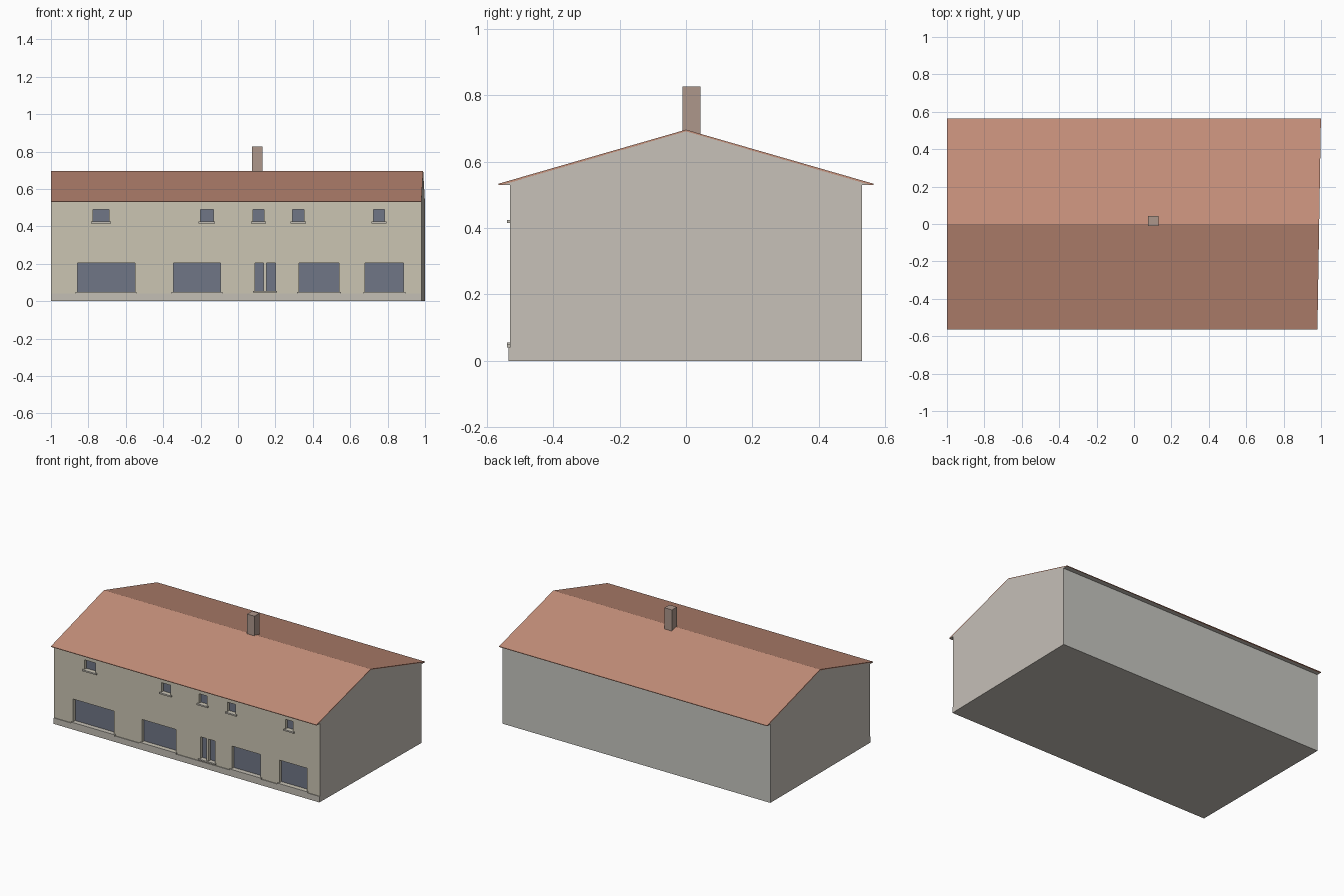
import bpy, bmesh

if "Cube" in bpy.data.objects:
    bpy.data.objects.remove(bpy.data.objects["Cube"])

FRONT = -0.53       # front wall plane
RECESS = 0.025      # window reveal depth

def material(name, rgb):
    m = bpy.data.materials.new(name)
    m.diffuse_color = (*rgb, 1)
    m.use_nodes = True
    m.node_tree.nodes["Principled BSDF"].inputs["Base Color"].default_value = m.diffuse_color
    return m

render = material("front_render", (0.60, 0.56, 0.45))
stone = material("side_render", (0.57, 0.53, 0.48))
rear = material("rear_render", (0.57, 0.57, 0.53))
tile = material("roof_tile", (0.55, 0.27, 0.19))
brick = material("chimney_brick", (0.42, 0.31, 0.26))
glass = material("glass", (0.16, 0.18, 0.24))
sill_mat = material("sill_stone", (0.55, 0.52, 0.46))

def right_x(y):
    # right gable is slightly out of square
    return 0.99 + 0.0165 * y

def finish(bm, name, *mats):
    bmesh.ops.recalc_face_normals(bm, faces=bm.faces)
    me = bpy.data.meshes.new(name)
    bm.to_mesh(me)
    bm.free()
    for m in mats:
        me.materials.append(m)
    ob = bpy.data.objects.new(name, me)
    bpy.context.collection.objects.link(ob)
    return ob

def add_box(bm, x0, x1, y0, y1, z0, z1):
    vs = bmesh.ops.create_cube(bm, size=1)["verts"]
    for v in vs:
        v.co.x = x1 if v.co.x > 0 else x0
        v.co.y = y1 if v.co.y > 0 else y0
        v.co.z = z1 if v.co.z > 0 else z0

def boxes(name, mat, items):
    bm = bmesh.new()
    for b in items:
        add_box(bm, *b)
    return finish(bm, name, mat)

def prism(name, profile, *mats):
    # (y, z) profile run from the left end to the skewed right end
    bm = bmesh.new()
    left = [bm.verts.new((-1, y, z)) for y, z in profile]
    right = [bm.verts.new((right_x(y), y, z)) for y, z in profile]
    bm.faces.new(left)
    bm.faces.new(right[::-1])
    n = len(profile)
    for i in range(n):
        j = (i + 1) % n
        bm.faces.new((left[i], right[i], right[j], left[j]))
    bm.normal_update()
    return finish(bm, name, *mats)

# Main body with closed gables reaching under the eaves
house = prism("house_walls", [(FRONT, 0), (0.53, 0), (0.53, 0.53), (0.56, 0.53),
                              (0, 0.692), (-0.56, 0.53), (FRONT, 0.53)],
              stone, render, rear)
for p in house.data.polygons:
    if p.normal.y < -0.9:
        p.material_index = 1
    elif p.normal.y > 0.9:
        p.material_index = 2

# Openings: x0, x1, z0, z1
upper = [(a, b, 0.425, 0.49) for a, b in
         [(-0.775, -0.69), (-0.20, -0.132), (0.08, 0.14), (0.292, 0.353), (0.725, 0.783)]]
lower = [(a, b, 0.05, 0.203) for a, b in
         [(-0.858, -0.552), (-0.345, -0.093), (0.325, 0.54), (0.68, 0.885)]]
doors = [(a, b, 0.055, 0.203) for a, b in [(0.09, 0.136), (0.152, 0.20)]]
openings = upper + lower + doors

# Cut the recesses
cutter = boxes("opening_cutter", render,
               [(a, b, FRONT - 0.05, FRONT + RECESS, c, d) for a, b, c, d in openings])
cutter.hide_render = True
mod = house.modifiers.new("openings", "BOOLEAN")
mod.object = cutter
mod.operation = "DIFFERENCE"
mod.solver = "EXACT"
bpy.context.view_layer.objects.active = house
bpy.ops.object.modifier_apply(modifier=mod.name)
bpy.data.objects.remove(cutter)

# Glass panes at the back of each recess
boxes("window_panes", glass,
      [(a, b, FRONT + RECESS - 0.003, FRONT + RECESS + 0.003, c, d) for a, b, c, d in openings])

# Projecting sills
sills = [(a - 0.01, b + 0.01, FRONT - 0.01, FRONT + 0.02, c - 0.01, c) for a, b, c, d in upper + lower]
sills.append((0.08, 0.208, FRONT - 0.01, FRONT + 0.02, 0.046, 0.055))
boxes("window_sills", sill_mat, sills)

# Low plinth along the front
boxes("front_plinth", sill_mat, [(-1, right_x(FRONT), FRONT - 0.005, FRONT + 0.01, 0, 0.04)])

# Thin roof covering
prism("roof", [(-0.565, 0.53), (-0.555, 0.53), (0, 0.69), (0.555, 0.53),
               (0.565, 0.53), (0.565, 0.534), (0, 0.697), (-0.565, 0.534)], tile)

# Chimney
boxes("chimney", brick, [(0.075, 0.13, -0.01, 0.043, 0.66, 0.827)])
